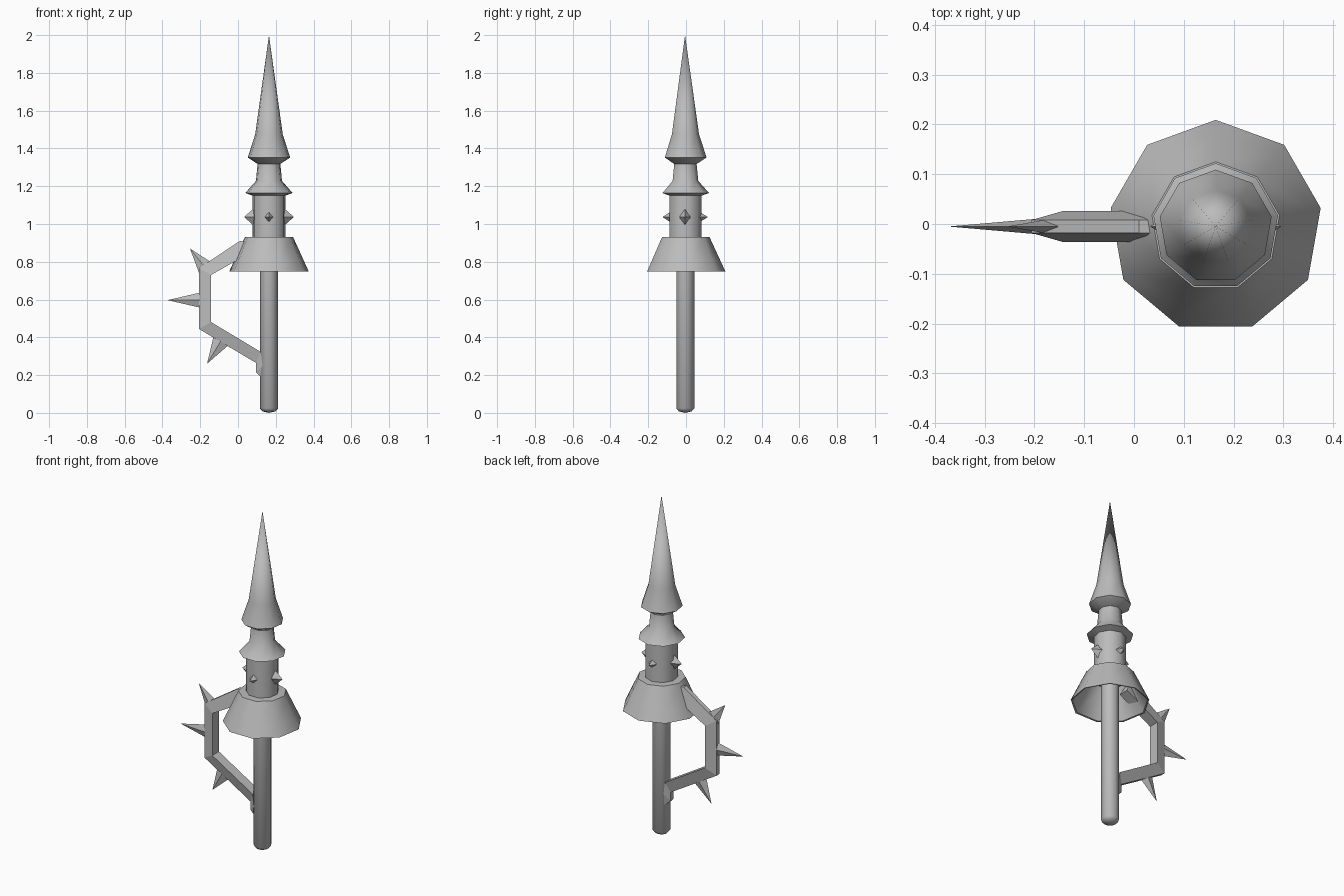
import bpy, bmesh
from math import sin, cos, pi, radians
from mathutils import Vector

cube = bpy.data.objects.get("Cube")
if cube:
    bpy.data.objects.remove(cube)

CENTRE = Vector((0.164, -0.005, 0))
SIDES = 9

grey = bpy.data.materials.new("plain grey")
grey.use_nodes = True
grey.diffuse_color = (0.5, 0.5, 0.5, 1)
grey.node_tree.nodes["Principled BSDF"].inputs["Base Color"].default_value = grey.diffuse_color


def finish(name, bm, smooth=None):
    bmesh.ops.remove_doubles(bm, verts=bm.verts, dist=0.0001)
    bmesh.ops.recalc_face_normals(bm, faces=bm.faces)
    mesh = bpy.data.meshes.new(name)
    bm.to_mesh(mesh)
    bm.free()
    mesh.materials.append(grey)
    obj = bpy.data.objects.new(name, mesh)
    bpy.context.collection.objects.link(obj)
    if smooth:
        bpy.ops.object.select_all(action='DESELECT')
        obj.select_set(True)
        bpy.context.view_layer.objects.active = obj
        bpy.ops.object.shade_smooth_by_angle(angle=radians(smooth))
    return obj


def lathe(name, profile, smooth=46):
    """Turn a (radius, height) profile around the weapon's axis."""
    bm = bmesh.new()
    rings = []
    for r, z in profile:
        angles = [pi / 2 + 2 * pi * i / SIDES for i in range(SIDES)]
        if r == 0:
            rings.append([bm.verts.new(CENTRE + Vector((0, 0, z)))] * SIDES)
        else:
            rings.append([bm.verts.new(CENTRE + Vector((r * cos(a), r * sin(a), z))) for a in angles])
    for low, high in zip(rings, rings[1:]):
        for i in range(SIDES):
            j = (i + 1) % SIDES
            corners = list(dict.fromkeys((low[i], low[j], high[j], high[i])))
            bm.faces.new(corners)
    return finish(name, bm, smooth)


def spike(name, base, tip, side, half_side, half_y):
    """Four-sided point with a diamond base."""
    bm = bmesh.new()
    base, tip, side = Vector(base), Vector(tip), Vector(side).normalized()
    across = side.cross(tip - base).normalized()
    ring = [bm.verts.new(base + o) for o in
            (side * half_side, across * half_y, -side * half_side, -across * half_y)]
    top = bm.verts.new(tip)
    for i in range(4):
        bm.faces.new((ring[i], ring[(i + 1) % 4], top))
    bm.faces.new(ring[::-1])
    return finish(name, bm)


# Shaft with a blunt pointed foot
lathe("shaft", [(0, 0), (0.035, 0.008), (0.049, 0.024), (0.049, 0.92)])

# Hollow flared guard
lathe("flared_guard", [(0.05, 0.91), (0.118, 0.91), (0.205, 0.75), (0.214, 0.748),
                       (0.19, 0.80), (0.13, 0.93), (0.08, 0.932)])

# Body, collar and neck
lathe("body", [(0, 0.92), (0.088, 0.92), (0.088, 1.15), (0.127, 1.164),
               (0.07, 1.228), (0.06, 1.33), (0, 1.33)])

# Long point
lathe("spear_point", [(0, 1.317), (0.06, 1.317), (0.114, 1.352), (0.074, 1.475), (0, 2.0)])

# Four studs around the body
for name, angle, half_w, half_h, reach in (
        ("left_stud", 0, 0.03, 0.046, 0.132), ("back_stud", 90, 0.025, 0.026, 0.12),
        ("right_stud", 180, 0.03, 0.046, 0.132), ("front_stud", 270, 0.025, 0.026, 0.12)):
    out = Vector((cos(radians(angle)), sin(radians(angle)), 0))
    mid = CENTRE + Vector((0, 0, 1.037))
    spike(name, mid + out * 0.08, mid + out * reach, (0, 0, 1), half_h, half_w)

# Hand guard: narrow outer face, wide inner face
outer = [(0.04, 0.906), (0.01, 0.91), (-0.206, 0.767), (-0.206, 0.444),
         (0.095, 0.265), (0.095, 0.215), (0.12, 0.19)]
inner = [(0.07, 0.85), (0.06, 0.845), (-0.143, 0.73), (-0.143, 0.481),
         (0.12, 0.323), (0.13, 0.25), (0.13, 0.19)]
bm = bmesh.new()
sections = []
for (ox, oz), (ix, iz) in zip(outer, inner):
    sections.append([bm.verts.new((x, CENTRE.y + y, z)) for x, y, z in
                     ((ox, -0.013, oz), (ox, 0.013, oz), (ix, 0.031, iz), (ix, -0.031, iz))])
for a, b in zip(sections, sections[1:]):
    for i in range(4):
        j = (i + 1) % 4
        bm.faces.new((a[i], a[j], b[j], b[i]))
bm.faces.new(sections[0])
bm.faces.new(sections[-1])
finish("hand_guard", bm)

# Spikes on the hand guard
for name, base, tip, half in (
        ("upper_spike", (-0.17, 0.765), (-0.254, 0.87), 0.045),
        ("middle_spike", (-0.2, 0.597), (-0.373, 0.597), 0.04),
        ("lower_spike", (-0.09, 0.382), (-0.164, 0.26), 0.046)):
    b = Vector((base[0], CENTRE.y, base[1]))
    t = Vector((tip[0], CENTRE.y, tip[1]))
    spike(name, b, t, (t - b).cross(Vector((0, 1, 0))), half, 0.015)
